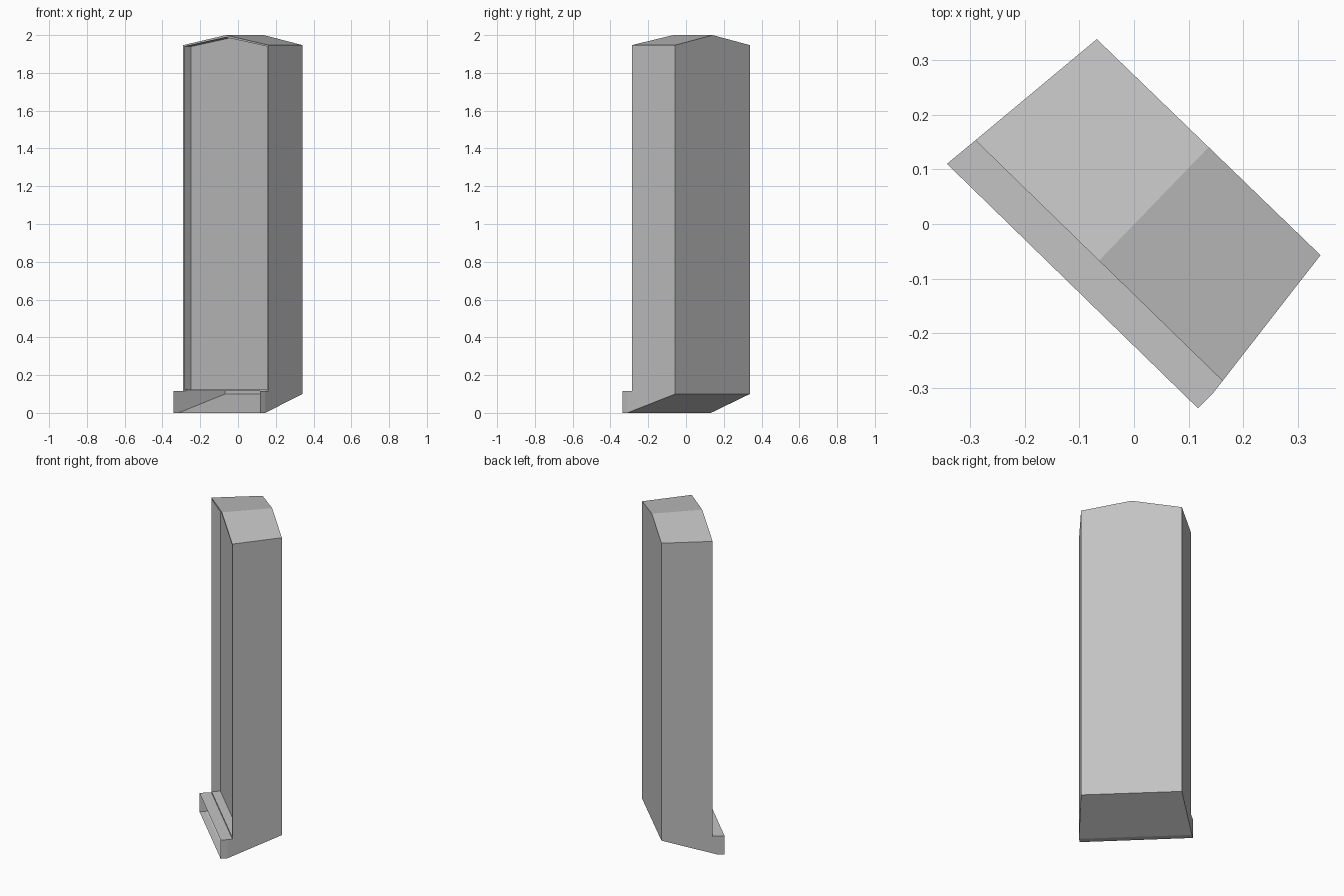
import bpy
import bmesh
from mathutils import Vector

if "Cube" in bpy.data.objects:
    bpy.data.objects.remove(bpy.data.objects["Cube"], do_unlink=True)

stone = bpy.data.materials.new("plain_grey")
stone.use_nodes = True
grey = (0.55, 0.55, 0.55, 1)
stone.diffuse_color = grey
stone.node_tree.nodes["Principled BSDF"].inputs["Base Color"].default_value = grey

# Plan corners: wall front/back, sill lip and the line where the underside flattens
front_l, front_r = Vector((-0.29, 0.153)), Vector((0.162, -0.287))
back_l, back_r = Vector((-0.068, 0.338)), Vector((0.341, -0.057))
lip_l, lip_r = Vector((-0.342, 0.11)), Vector((0.117, -0.337))
mid_l, mid_r = Vector((-0.315, 0.132)), Vector((0.144, -0.31))
front_mid, back_mid = front_l.lerp(front_r, 0.5), back_l.lerp(back_r, 0.5)
SILL, HEEL, EAVES, RIDGE = 0.116, 0.1, 1.947, 2.0


def shell(name, faces, recess=None):
    """Build a welded shell from outlines of (plan corner, height) pairs."""
    bm = bmesh.new()
    made = [bm.faces.new([bm.verts.new((p.x, p.y, z)) for p, z in f]) for f in faces]
    bm.normal_update()
    if recess:
        # Narrow rim, then the panel pushed back behind it
        rim, depth = recess
        bmesh.ops.inset_individual(bm, faces=[made[0]], thickness=rim)
        bmesh.ops.inset_individual(bm, faces=[made[0]], thickness=0, depth=-depth)
    bmesh.ops.remove_doubles(bm, verts=bm.verts[:], dist=0.0005)
    mesh = bpy.data.meshes.new(name)
    bm.to_mesh(mesh)
    bm.free()
    mesh.materials.append(stone)
    obj = bpy.data.objects.new(name, mesh)
    bpy.context.collection.objects.link(obj)


def wall(a, b, low_a, low_b, high):
    return [(a, low_a), (b, low_b), (b, high), (a, high)]


# Tall gabled body with a recessed front panel
shell("niche_body", [
    [(front_l, SILL), (front_r, SILL), (front_r, EAVES), (front_mid, RIDGE), (front_l, EAVES)],
    wall(front_r, back_r, SILL, SILL, EAVES),
    wall(back_l, front_l, SILL, SILL, EAVES),
    [(back_r, SILL), (back_l, SILL), (back_l, EAVES), (back_mid, RIDGE), (back_r, EAVES)],
    [(front_r, EAVES), (back_r, EAVES), (back_mid, RIDGE), (front_mid, RIDGE)],
    [(front_mid, RIDGE), (back_mid, RIDGE), (back_l, EAVES), (front_l, EAVES)],
], recess=(0.012, 0.05))

# Hollow base, open at the front, with a projecting sill and sloped underside
shell("sill_base", [
    [(lip_l, SILL), (lip_r, SILL), (mid_r, SILL), (front_r, SILL), (front_l, SILL)],
    wall(lip_r, mid_r, 0, 0, SILL),
    [(mid_r, 0), (back_r, HEEL), (back_r, SILL), (front_r, SILL), (mid_r, SILL)],
    wall(back_r, back_l, HEEL, HEEL, SILL),
    [(back_l, HEEL), (mid_l, 0), (lip_l, 0), (lip_l, SILL), (front_l, SILL), (back_l, SILL)],
    [(mid_l, 0), (back_l, HEEL), (back_r, HEEL), (mid_r, 0)],
    [(lip_l, 0), (mid_l, 0), (mid_r, 0), (lip_r, 0)],
])
